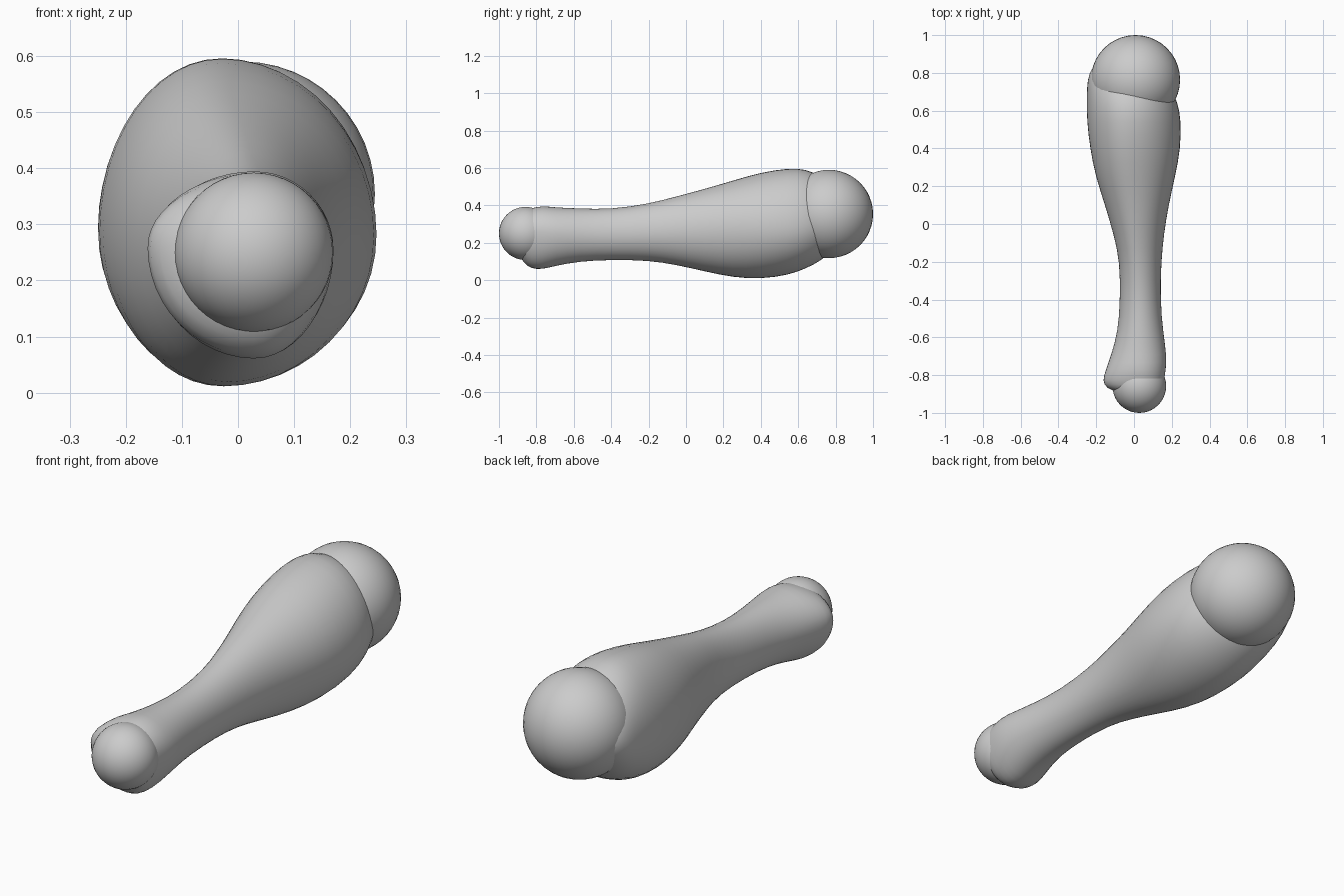
import bpy, bmesh
from math import cos, sin, tau

if "Cube" in bpy.data.objects:
    bpy.data.objects.remove(bpy.data.objects["Cube"])

grey = bpy.data.materials.new("plain grey")
grey.use_nodes = True
color = (0.6, 0.6, 0.6, 1)
grey.diffuse_color = color
grey.node_tree.nodes["Principled BSDF"].inputs["Base Color"].default_value = color


def finish(name, bm, levels=0):
    bmesh.ops.recalc_face_normals(bm, faces=bm.faces)
    for face in bm.faces:
        face.smooth = True
    mesh = bpy.data.meshes.new(name)
    bm.to_mesh(mesh)
    bm.free()
    mesh.materials.append(grey)
    obj = bpy.data.objects.new(name, mesh)
    bpy.context.collection.objects.link(obj)
    if levels:
        sub = obj.modifiers.new("smooth", "SUBSURF")
        sub.levels = sub.render_levels = levels
    return obj


# Limb sections: y, left edge, right edge, bottom, top, apex x, widest z
sections = [
    (-0.90, -0.07, 0.12, 0.15, 0.34, 0.03, 0.25),
    (-0.87, -0.15, 0.15, 0.09, 0.37, 0.03, 0.26),
    (-0.83, -0.17, 0.16, 0.06, 0.385, 0.03, 0.26),
    (-0.77, -0.15, 0.17, 0.055, 0.40, 0.03, 0.26),
    (-0.70, -0.125, 0.175, 0.075, 0.39, 0.03, 0.25),
    (-0.57, -0.085, 0.155, 0.10, 0.385, 0.03, 0.24),
    (-0.40, -0.075, 0.14, 0.108, 0.38, 0.03, 0.24),
    (-0.20, -0.075, 0.145, 0.105, 0.41, 0.02, 0.25),
    (-0.05, -0.11, 0.16, 0.08, 0.45, 0.01, 0.26),
    (0.10, -0.155, 0.185, 0.045, 0.49, 0, 0.27),
    (0.25, -0.205, 0.22, 0.012, 0.535, -0.02, 0.28),
    (0.40, -0.235, 0.25, 0.003, 0.58, -0.03, 0.28),
    (0.55, -0.252, 0.252, 0.025, 0.603, -0.03, 0.28),
    (0.64, -0.252, 0.235, 0.06, 0.598, -0.03, 0.29),
    (0.72, -0.252, 0.20, 0.10, 0.56, -0.03, 0.30),
    (0.80, -0.243, 0.14, 0.17, 0.50, -0.04, 0.33),
    (0.88, -0.19, 0.06, 0.26, 0.42, -0.05, 0.35),
]
SIDES = 24
bm = bmesh.new()
rings = []
for y, left, right, low, high, cx, cz in sections:
    ring = []
    for i in range(SIDES):
        c, s = cos(tau * i / SIDES), sin(tau * i / SIDES)
        x = cx + c * (right - cx if c > 0 else cx - left)
        z = cz + s * (high - cz if s > 0 else cz - low)
        ring.append(bm.verts.new((x, y, z)))
    rings.append(ring)
for a, b in zip(rings, rings[1:]):
    for i in range(SIDES):
        j = (i + 1) % SIDES
        bm.faces.new((a[i], a[j], b[j], b[i]))
bm.faces.new(rings[0])
bm.faces.new(rings[-1])
finish("limb", bm, 1)

# Rounded joints at both ends
for name, radius, place in (
    ("large_joint", 0.236, (0.008, 0.764, 0.354)),
    ("small_joint", 0.142, (0.028, -0.858, 0.25)),
):
    bm = bmesh.new()
    bmesh.ops.create_uvsphere(bm, u_segments=40, v_segments=24, radius=radius)
    bmesh.ops.translate(bm, verts=bm.verts, vec=place)
    finish(name, bm)
